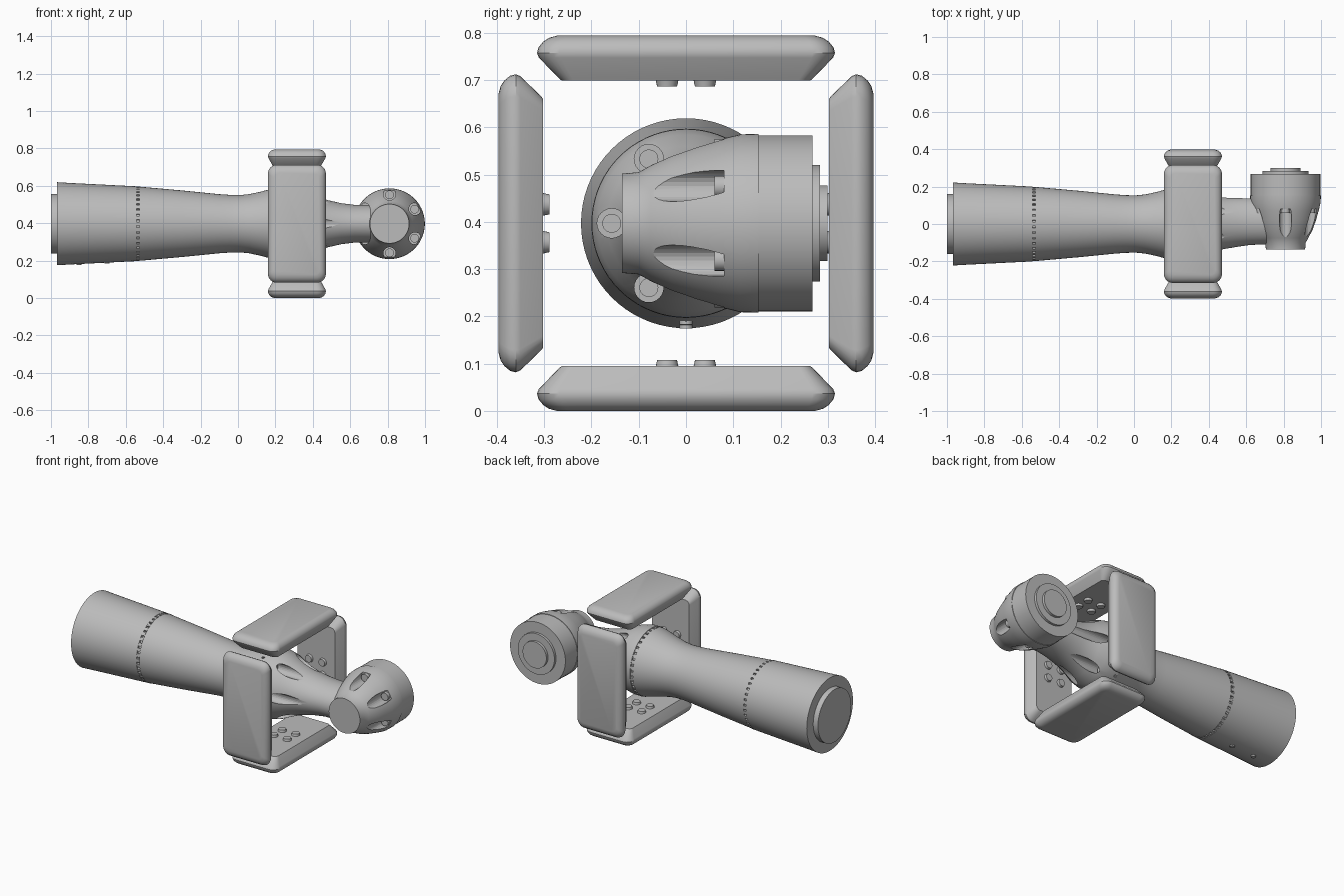
import bpy, bmesh, math
from mathutils import Matrix, Vector

if "Cube" in bpy.data.objects:
    bpy.data.objects.remove(bpy.data.objects["Cube"], do_unlink=True)

grey = bpy.data.materials.new("satin grey")
grey.use_nodes = True
grey.diffuse_color = (0.5, 0.5, 0.5, 1)
grey.node_tree.nodes["Principled BSDF"].inputs["Base Color"].default_value = (0.5, 0.5, 0.5, 1)

MID = 0.397            # height of the main axis
ALONG_X = Matrix.Translation((0, 0, MID)) @ Matrix.Rotation(math.pi / 2, 4, 'Y')
HEAD_X = 0.81
ALONG_Y = Matrix.Translation((HEAD_X, 0, MID)) @ Matrix.Rotation(-math.pi / 2, 4, 'X')


def ellipse(h, rx, ry, cy=0, n=72):
    return [Vector((rx * math.cos(2 * math.pi * i / n),
                    cy + ry * math.sin(2 * math.pi * i / n), h)) for i in range(n)]


def round_rect(h, hx, hy, r, steps=6):
    pts = []
    for q, (sx, sy) in enumerate([(1, 1), (-1, 1), (-1, -1), (1, -1)]):
        for i in range(steps + 1):
            a = (q + i / steps) * math.pi / 2
            pts.append(Vector((sx * (hx - r) + r * math.cos(a), sy * (hy - r) + r * math.sin(a), h)))
    return pts


def add_loft(bm, rings, matrix):
    """Skin a list of rings and close both ends."""
    loops = [[bm.verts.new(matrix @ p) for p in ring] for ring in rings]
    for a, b in zip(loops, loops[1:]):
        for i in range(len(a)):
            j = (i + 1) % len(a)
            bm.faces.new((a[i], a[j], b[j], b[i]))
    bm.faces.new(loops[0][::-1])
    bm.faces.new(loops[-1])


def finish(name, bm):
    bmesh.ops.recalc_face_normals(bm, faces=bm.faces)
    mesh = bpy.data.meshes.new(name)
    bm.to_mesh(mesh)
    bm.free()
    mesh.materials.append(grey)
    obj = bpy.data.objects.new(name, mesh)
    bpy.context.collection.objects.link(obj)
    return obj


def smooth(obj):
    bpy.ops.object.select_all(action='DESELECT')
    obj.select_set(True)
    bpy.context.view_layer.objects.active = obj
    bpy.ops.object.shade_smooth_by_angle(angle=math.radians(28))


def loft(name, rings, matrix):
    obj = finish(name, (bm := bmesh.new(), add_loft(bm, rings, matrix))[0])
    smooth(obj)
    return obj


def turned(name, profile, matrix):
    return loft(name, [ellipse(h, r, r) for h, r in profile], matrix)


def cut(obj, cutter):
    mod = obj.modifiers.new("pockets", 'BOOLEAN')
    mod.operation, mod.solver, mod.object = 'DIFFERENCE', 'EXACT', cutter
    bpy.context.view_layer.objects.active = obj
    bpy.ops.object.modifier_apply(modifier=mod.name)
    bpy.data.objects.remove(cutter, do_unlink=True)
    smooth(obj)


def round_pegs(name, matrix, count, radius, peg, start, end, phase=0):
    """Ring of pegs parallel to the local axis."""
    bm = bmesh.new()
    for k in range(count):
        a = phase + 2 * math.pi * k / count
        place = matrix @ Matrix.Translation((radius * math.cos(a), radius * math.sin(a), 0))
        add_loft(bm, [ellipse(start, peg, peg, n=24), ellipse(end, peg, peg, n=24)], place)
    return finish(name, bm)


def tooth_ring(name, x, radius, count, width):
    bm = bmesh.new()
    for k in range(count):
        place = ALONG_X @ Matrix.Rotation(2 * math.pi * k / count, 4, 'Z')
        place = place @ Matrix.Translation((radius - 0.01, 0, x))
        bmesh.ops.create_cube(bm, size=1, matrix=place @ Matrix.Diagonal((0.02, width, 0.018, 1)))
    return finish(name, bm)


# Long waisted barrel with its end disc and seam groove
turned("barrel", [
    (-1, 0.16), (-0.968, 0.16), (-0.968, 0.222), (-0.9, 0.218), (-0.544, 0.2),
    (-0.544, 0.188), (-0.526, 0.188), (-0.526, 0.198), (-0.3, 0.178), (-0.1, 0.158),
    (-0.04, 0.154), (0.01, 0.153), (0.06, 0.158), (0.12, 0.171), (0.18, 0.187),
    (0.22, 0.197), (0.22, 0.187), (0.24, 0.187)], ALONG_X)
tooth_ring("barrel_seam_teeth", -0.535, 0.199, 40, 0.02)
tooth_ring("wrist_seam_teeth", 0.229, 0.197, 36, 0.022)

# Wrist flange tapering into the neck, with six bolt pockets
neck_sections = [(0.237, 0, 0.2, 0.2), (0.28, 0, 0.199, 0.199), (0.33, 0, 0.188, 0.187),
                 (0.38, 0, 0.166, 0.163), (0.43, 0.002, 0.15, 0.142), (0.48, 0.004, 0.14, 0.126),
                 (0.55, 0.01, 0.132, 0.11), (0.62, 0.014, 0.126, 0.101), (0.72, 0.016, 0.124, 0.1)]
neck = loft("neck", [ellipse(x, rz, ry, cy) for x, cy, ry, rz in neck_sections], ALONG_X)
cut(neck, round_pegs("neck_cutter", ALONG_X, 6, 0.157, 0.031, 0.29, 0.63, math.pi / 6))
smooth(round_pegs("neck_bolts", ALONG_X, 6, 0.157, 0.02, 0.28, 0.31, math.pi / 6))

# Head: flared cup around a crosswise axis, with bolt pockets
head = turned("head_cup", [
    (-0.135, 0.105), (-0.1, 0.108), (-0.075, 0.122), (-0.03, 0.145), (0.02, 0.163),
    (0.07, 0.177), (0.115, 0.188), (0.153, 0.189)], ALONG_Y)
cut(head, round_pegs("head_cutter", ALONG_Y, 6, 0.158, 0.033, -0.2, 0.08, math.pi / 6))
smooth(round_pegs("head_bolts", ALONG_Y, 6, 0.155, 0.023, 0.06, 0.09, math.pi / 6))
turned("head_drum", [(0.15, 0.186), (0.268, 0.186), (0.268, 0.123), (0.283, 0.123),
                     (0.283, 0.08), (0.299, 0.08)], ALONG_Y)

# Four bumper pads around the wrist, each with four bolts on its inner face
pad_sections = [(0, 0.125, 0.263, 0.025), (0.004, 0.127, 0.268, 0.028), (0.048, 0.152, 0.311, 0.045),
                (0.058, 0.155, 0.315, 0.047), (0.07, 0.153, 0.312, 0.046), (0.082, 0.146, 0.302, 0.042),
                (0.09, 0.136, 0.29, 0.036), (0.095, 0.122, 0.272, 0.028)]
for k, side in enumerate(("top", "front", "bottom", "back")):
    place = (Matrix.Translation((0.315, 0, MID)) @ Matrix.Rotation(k * math.pi / 2, 4, 'X')
             @ Matrix.Translation((0, 0, 0.302)))
    loft(side + "_pad", [round_rect(*s) for s in pad_sections], place)
    bm = bmesh.new()
    for sx in (-1, 1):
        for sy in (-1, 1):
            spot = place @ Matrix.Translation((sx * 0.045, sy * 0.04, 0))
            add_loft(bm, [ellipse(-0.013, r, r, n=24) if i == 0 else ellipse(0.005, r, r, n=24)
                          for i, r in enumerate((0.021, 0.025))], spot)
    smooth(finish(side + "_pad_bolts", bm))

# Small screws under the barrel
bm = bmesh.new()
for x, z in ((-0.85, 0.222), (-0.7, 0.214)):
    spot = Matrix.Translation((x, 0, MID - z))
    add_loft(bm, [ellipse(h, 0.014, 0.014, n=16) for h in (0.012, 0.0)], spot)
smooth(finish("barrel_screws", bm))
